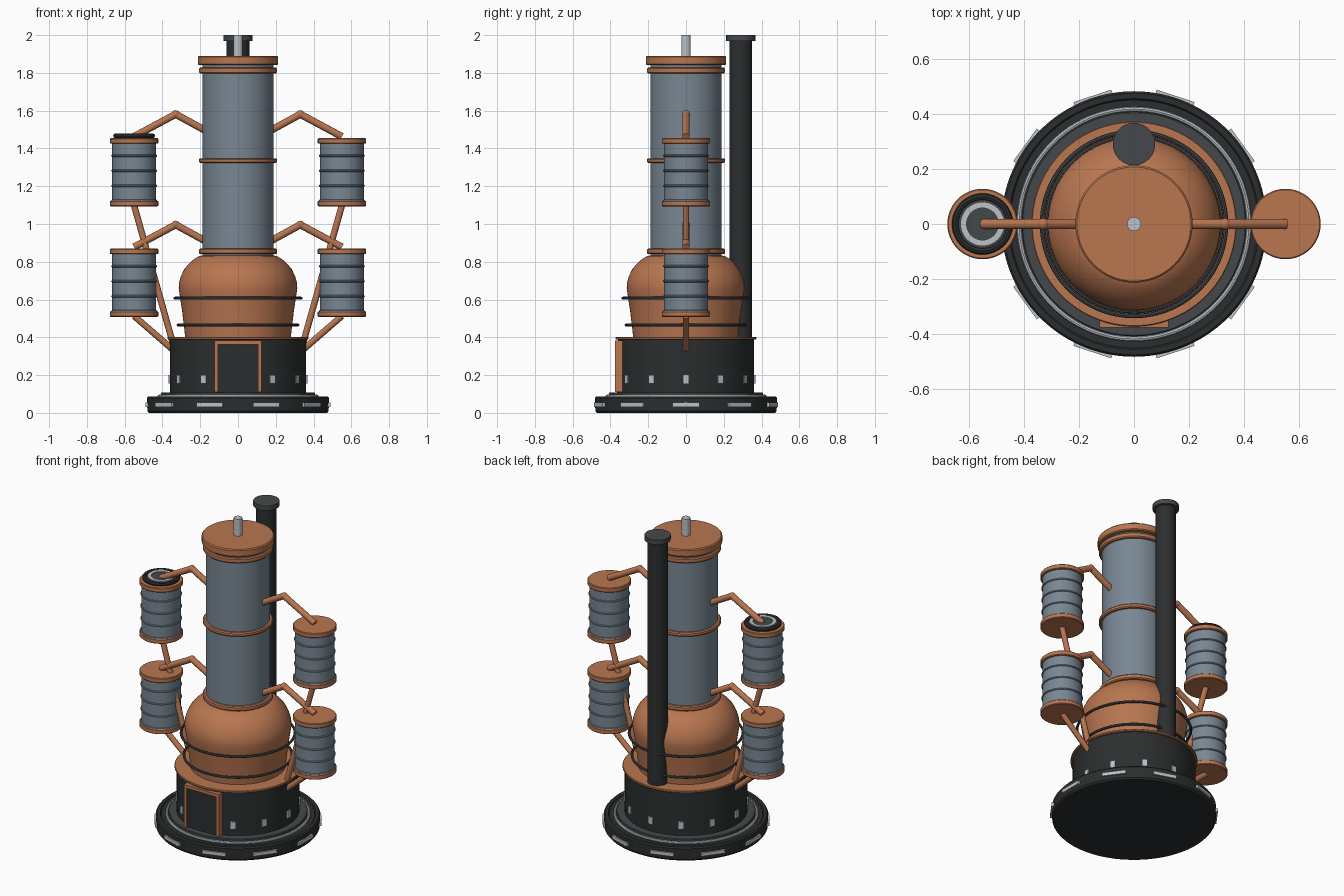
import bpy, bmesh, math
from mathutils import Vector

if "Cube" in bpy.data.objects:
    bpy.data.objects.remove(bpy.data.objects["Cube"])


def mat(name, r, g, b):
    m = bpy.data.materials.new(name)
    m.diffuse_color = (r, g, b, 1)
    m.use_nodes = True
    m.node_tree.nodes["Principled BSDF"].inputs["Base Color"].default_value = m.diffuse_color
    return m


COPPER = mat("copper", 0.48, 0.18, 0.08)
STEEL = mat("blue_steel", 0.19, 0.24, 0.29)
BLACK = mat("black_iron", 0.025, 0.027, 0.028)
DARK = mat("dark_iron", 0.06, 0.065, 0.07)
LIGHT = mat("pale_metal", 0.5, 0.54, 0.57)


def finish(name, bm, material):
    bmesh.ops.recalc_face_normals(bm, faces=bm.faces)
    me = bpy.data.meshes.new(name)
    bm.to_mesh(me)
    bm.free()
    ob = bpy.data.objects.new(name, me)
    bpy.context.collection.objects.link(ob)
    me.materials.append(material)
    bpy.ops.object.select_all(action='DESELECT')
    ob.select_set(True)
    bpy.context.view_layer.objects.active = ob
    bpy.ops.object.shade_smooth_by_angle(angle=math.radians(35))
    return ob


def lathe(name, profile, material, at=(0, 0), n=64, closed=False):
    """Spin an (r, z) profile about a vertical axis; caps are added unless closed."""
    bm = bmesh.new()
    rings = []
    for r, z in profile:
        rings.append([bm.verts.new((at[0] + r * math.cos(2 * math.pi * i / n),
                                    at[1] + r * math.sin(2 * math.pi * i / n), z))
                      for i in range(n)])
    pairs = list(zip(rings, rings[1:]))
    if closed:
        pairs.append((rings[-1], rings[0]))
    for a, b in pairs:
        for i in range(n):
            j = (i + 1) % n
            bm.faces.new((a[i], a[j], b[j], b[i]))
    if not closed:
        bm.faces.new(rings[0])
        bm.faces.new(rings[-1])
    return finish(name, bm, material)


def disc(name, r, z0, z1, material, at=(0, 0), n=64, bevel=0.0):
    b = bevel
    p = [(r, z0), (r, z1)] if not b else [(r - b, z0), (r, z0 + b), (r, z1 - b), (r - b, z1)]
    return lathe(name, p, material, at, n)


def ring(name, R, r, z, material, at=(0, 0), n=64):
    p = [(R + r * math.cos(k * math.pi / 4), z + r * math.sin(k * math.pi / 4)) for k in range(8)]
    return lathe(name, p, material, at, n, closed=True)


def box(name, centre, size, material, turn=0.0):
    bm = bmesh.new()
    bmesh.ops.create_cube(bm, size=1)
    bmesh.ops.scale(bm, vec=size, verts=bm.verts)
    ob = finish(name, bm, material)
    ob.location = centre
    ob.rotation_euler.z = turn
    return ob


def pipe(name, points, r, material):
    """Straight tube sections with ball elbows at inner points."""
    bm = bmesh.new()
    pts = [Vector(p) for p in points]
    for a, b in zip(pts, pts[1:]):
        d = b - a
        m = d.to_track_quat('Z', 'Y').to_matrix().to_4x4()
        m.translation = (a + b) / 2
        bmesh.ops.create_cone(bm, cap_ends=True, segments=20, radius1=r, radius2=r,
                              depth=d.length, matrix=m)
    for p in pts[1:-1]:
        s = bmesh.ops.create_uvsphere(bm, u_segments=20, v_segments=12, radius=r * 1.12)
        bmesh.ops.translate(bm, vec=p, verts=s['verts'])
    return finish(name, bm, material)


# Stepped base
lathe("base", [(0.472, 0), (0.48, 0.01), (0.482, 0.08), (0.475, 0.088), (0.455, 0.088),
               (0.45, 0.082), (0.425, 0.082)], BLACK, n=96)
ring("base_trim", 0.417, 0.009, 0.088, LIGHT, n=96)
disc("base_step", 0.408, 0.08, 0.108, DARK, n=96, bevel=0.004)
for i in range(10):
    a = i * math.tau / 10
    box(f"base_plate_{i}", (0.479 * math.cos(a), 0.479 * math.sin(a), 0.043),
        (0.02, 0.145, 0.022), LIGHT, a)

# Furnace drum with small windows
disc("furnace", 0.36, 0.1, 0.392, BLACK, n=96)
disc("furnace_lid", 0.372, 0.388, 0.402, COPPER, n=96, bevel=0.003)
for i in range(12):
    a = i * math.tau / 12
    if i != 9:
        box(f"furnace_window_{i}", (0.36 * math.cos(a), 0.36 * math.sin(a), 0.178),
            (0.015, 0.032, 0.046), LIGHT, a)

# Furnace door
box("door", (0, -0.345, 0.235), (0.215, 0.04, 0.255), BLACK)
for s in (-1, 1):
    box("door_jamb", (s * 0.115, -0.35, 0.245), (0.02, 0.05, 0.27), COPPER)
box("door_lintel", (0, -0.35, 0.372), (0.25, 0.05, 0.02), COPPER)

# Copper pot with iron hoops
lathe("pot", [(0.28, 0.40), (0.285, 0.45), (0.296, 0.54), (0.308, 0.62), (0.314, 0.66),
              (0.312, 0.69), (0.302, 0.725), (0.285, 0.76), (0.26, 0.79), (0.232, 0.815),
              (0.205, 0.83), (0.18, 0.835)], COPPER, n=96)
ring("pot_hoop_low", 0.317, 0.008, 0.465, DARK, n=96)
ring("pot_hoop_high", 0.334, 0.008, 0.607, DARK, n=96)

# Column with collars and cap
disc("column", 0.188, 0.82, 1.86, STEEL)
for z, h in ((0.855, 0.03), (1.335, 0.026), (1.813, 0.032)):
    disc("column_collar", 0.206, z - h / 2, z + h / 2, COPPER, bevel=0.006)
disc("column_cap", 0.213, 1.842, 1.89, COPPER, bevel=0.006)
disc("column_vent", 0.025, 1.88, 2.0, LIGHT, n=32)

# Chimney behind
disc("chimney", 0.06, 0.39, 1.985, BLACK, at=(0, 0.29), n=48)
disc("chimney_cap", 0.077, 1.97, 2.0, DARK, at=(0, 0.29), n=48)

# Condenser tanks with feed and return pipes, both sides and two levels
for side, s in (("left", -1), ("right", 1)):
    for level, z in (("lower", 0.508), ("upper", 1.093)):
        tag, at = f"{side}_{level}", (s * 0.55, 0)
        disc(f"tank_{tag}", 0.116, z + 0.01, z + 0.35, STEEL, at, 48)
        disc(f"tank_bottom_{tag}", 0.128, z, z + 0.03, COPPER, at, 48, 0.004)
        disc(f"tank_top_{tag}", 0.128, z + 0.332, z + 0.362, COPPER, at, 48, 0.004)
        for k in range(4):
            ring(f"tank_rib_{tag}_{k}", 0.116, 0.006, z + 0.03 + 0.0795 * k, STEEL, at, 48)
        pipe(f"feed_pipe_{tag}", [(s * 0.16, 0, z + 0.395), (s * 0.33, 0, z + 0.488),
                                  (s * 0.55, 0, z + 0.37)], 0.019, COPPER)
        end = (s * 0.345, 0, 0.37) if level == "upper" else (s * 0.345, 0, 0.335)
        pipe(f"return_pipe_{tag}", [(s * 0.55, 0, z + 0.005), end], 0.017, COPPER)

# Gauge on the upper left tank
G = (-0.55, 0)
disc("gauge_body", 0.092, 1.45, 1.472, DARK, G, 48)
ring("gauge_rim", 0.098, 0.013, 1.467, BLACK, G, 48)
lathe("gauge_band", [(0.058, 1.468), (0.08, 1.468), (0.08, 1.478), (0.058, 1.478)],
      LIGHT, G, 48, closed=True)
